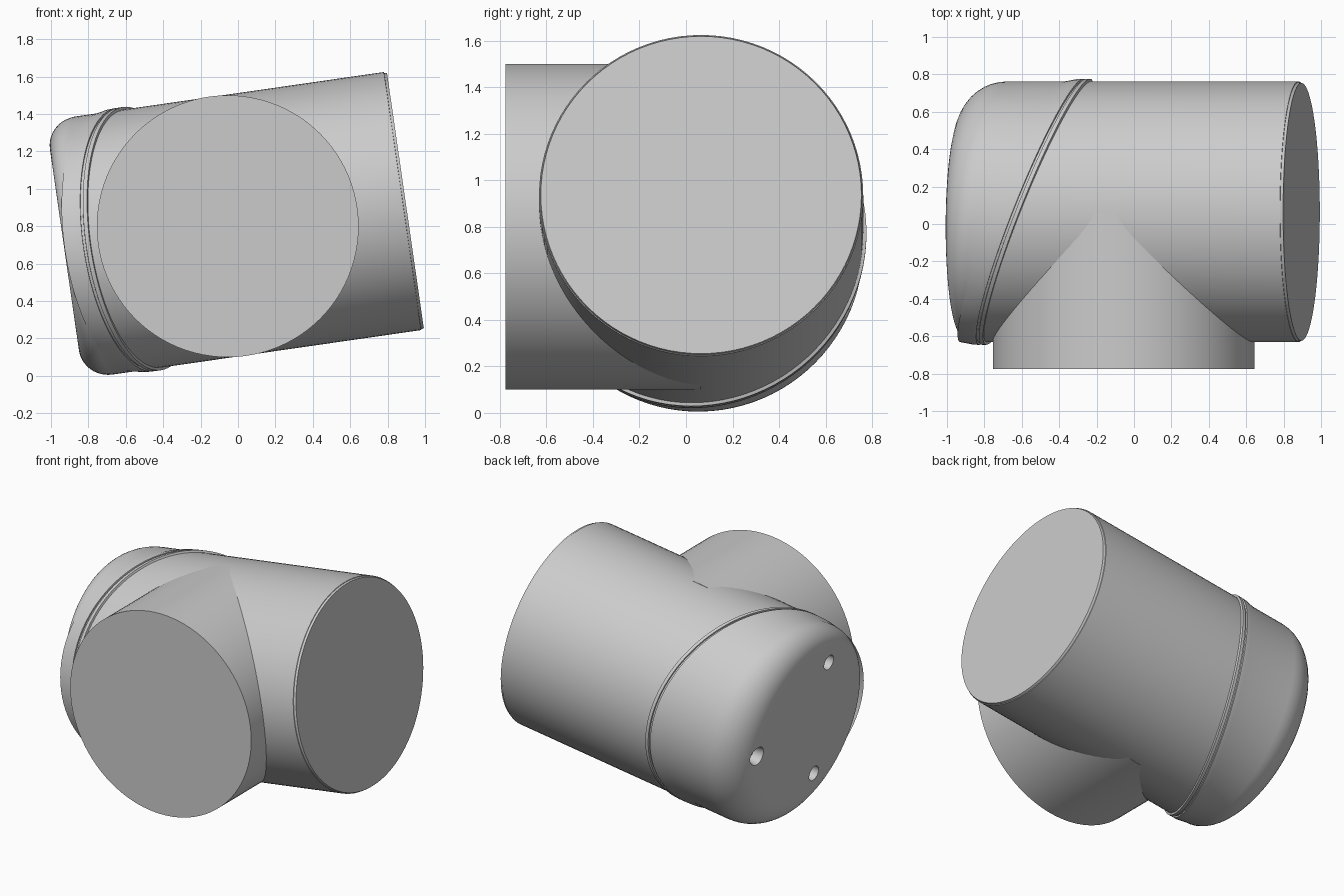
import bpy, bmesh, math
from mathutils import Matrix, Vector

cube = bpy.data.objects.get("Cube")
if cube:
    bpy.data.objects.remove(cube, do_unlink=True)

SEG = 96
R = 0.697
TILT = math.radians(8.2)
HUB = Vector((-0.055, 0.065, 0.8))
FRAME = Matrix.Translation(HUB) @ Matrix.Rotation(-TILT, 4, 'Y')
FACE = -0.882   # position of the closed end along the body axis
OPEN = 0.96     # position of the open end

grey = bpy.data.materials.new("plain grey")
grey.use_nodes = True
grey.diffuse_color = (0.6, 0.6, 0.6, 1)
grey.node_tree.nodes["Principled BSDF"].inputs["Base Color"].default_value = (0.6, 0.6, 0.6, 1)


def finish(name, bm, matrix=None):
    bmesh.ops.recalc_face_normals(bm, faces=bm.faces)
    mesh = bpy.data.meshes.new(name)
    bm.to_mesh(mesh)
    bm.free()
    if matrix:
        mesh.transform(matrix)
    ob = bpy.data.objects.new(name, mesh)
    bpy.context.collection.objects.link(ob)
    mesh.materials.append(grey)
    return ob


def smooth(ob):
    bpy.ops.object.select_all(action='DESELECT')
    ob.select_set(True)
    bpy.context.view_layer.objects.active = ob
    bpy.ops.object.shade_smooth_by_angle(angle=math.radians(28))


def tube(rings):
    """Skin functions angle -> (axial, radius) along the x axis and close both ends."""
    bm = bmesh.new()
    loops = []
    for ring in rings:
        loop = []
        for i in range(SEG):
            a = math.tau * i / SEG
            u, r = ring(a)
            loop.append(bm.verts.new((u, r * math.cos(a), r * math.sin(a))))
        loops.append(loop)
    for a, b in zip(loops, loops[1:]):
        for i in range(SEG):
            j = (i + 1) % SEG
            bm.faces.new((a[i], a[j], b[j], b[i]))
    bm.faces.new(loops[0])
    bm.faces.new(loops[-1])
    return bm


def straight(u, r):
    return lambda a: (u, r)


def oblique(offset, r):
    return lambda a: (-0.48 + 0.28 * math.cos(a) + offset, r)


def rounded(t):
    # Edge rounding grows toward the back of the closed end
    def ring(a):
        f = 0.16 + 0.09 * math.cos(a)
        return (FACE + f * (1 - math.sin(t)), R - f * (1 - math.cos(t)))
    return ring


# Main body: open end lip, oblique joint band and rounded closed end
rings = [straight(OPEN, R - 0.008), straight(OPEN - 0.015, R - 0.004),
         straight(OPEN - 0.016, R)]
rings += [oblique(o, r) for o, r in (
    (0.022, R), (0.018, 0.711), (-0.004, 0.711), (-0.005, 0.7),
    (-0.018, 0.7), (-0.019, 0.711), (-0.05, 0.71), (-0.12, R))]
rings += [rounded(math.pi / 2 * k / 10) for k in range(11)]
body = finish("main_body", tube(rings), FRAME)

# Three screw recesses in the closed end
cutters = bmesh.new()
spots = []
for k in range(3):
    a = math.tau * k / 3
    spots.append(Vector((0, 0.47 * math.cos(a), 0.47 * math.sin(a))))
    width = 0.075 if k == 0 else 0.055
    place = Matrix.Translation(spots[-1] + Vector((FACE + 0.02, 0, 0))) @ Matrix.Rotation(math.pi / 2, 4, 'Y')
    bmesh.ops.create_cone(cutters, cap_ends=True, segments=32, radius1=width,
                          radius2=0.045, depth=0.14, matrix=place)
cutter = finish("recess_cutter", cutters, FRAME)
cutter.hide_render = True
cut = body.modifiers.new("recesses", 'BOOLEAN')
cut.operation = 'DIFFERENCE'
cut.solver = 'EXACT'
cut.object = cutter
bpy.context.view_layer.objects.active = body
body.select_set(True)
bpy.ops.object.modifier_apply(modifier=cut.name)
bpy.data.objects.remove(cutter, do_unlink=True)
smooth(body)

# Screw heads with hexagonal sockets
for k, spot in enumerate(spots):
    bm = bmesh.new()
    place = Matrix.Translation(spot + Vector((FACE + 0.08, 0, 0))) @ Matrix.Rotation(-math.pi / 2, 4, 'Y')
    sides = 24
    outer, rim, socket, floor = [], [], [], []
    for i in range(sides):
        a = math.tau * i / sides
        c, s = math.cos(a), math.sin(a)
        h = 0.018 / math.cos((a % (math.pi / 3)) - math.pi / 6)
        for loop, r, z in ((outer, 0.036, -0.02), (rim, 0.036, 0.02),
                           (socket, h, 0.02), (floor, h, 0)):
            loop.append(bm.verts.new(place @ Vector((r * c, r * s, z))))
    for p, q in ((outer, rim), (rim, socket), (socket, floor)):
        for i in range(sides):
            j = (i + 1) % sides
            bm.faces.new((p[i], p[j], q[j], q[i]))
    bm.faces.new(floor)
    bm.faces.new(outer)
    smooth(finish(f"screw_{k + 1}", bm, FRAME))

# Side branch facing the front
turn = Matrix.Translation(HUB) @ Matrix.Rotation(-math.pi / 2, 4, 'Z')
branch = finish("front_branch", tube([straight(0, 0.7), straight(0.84, 0.7)]), turn)
smooth(branch)
